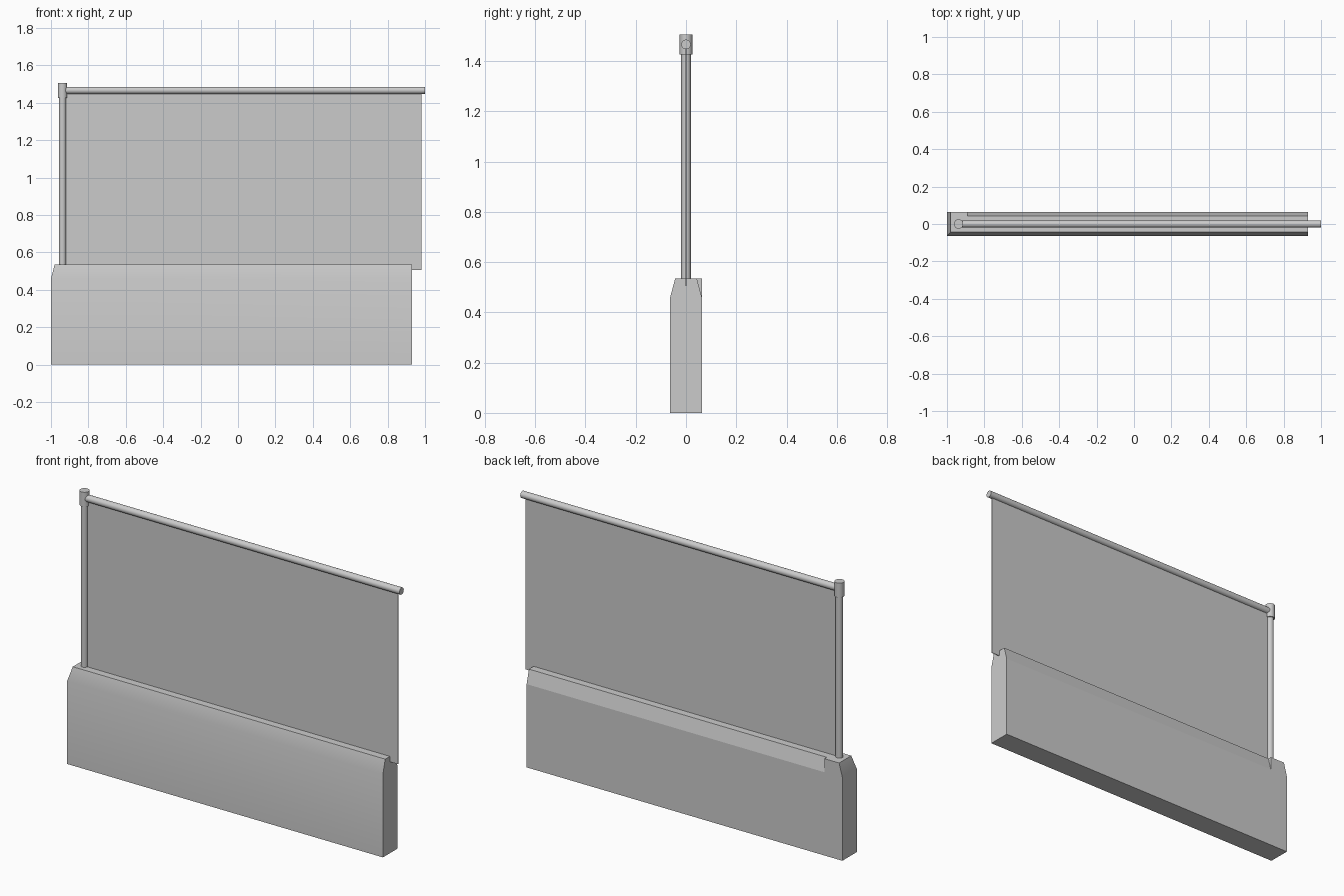
import bpy, bmesh, math
from mathutils import Vector, Matrix

cube = bpy.data.objects.get("Cube")
if cube:
    bpy.data.objects.remove(cube, do_unlink=True)

GREY = (0.6, 0.6, 0.6, 1)
grey = bpy.data.materials.new("light grey")
grey.use_nodes = True
grey.diffuse_color = GREY
grey.node_tree.nodes["Principled BSDF"].inputs["Base Color"].default_value = GREY


def add_object(name, bm):
    mesh = bpy.data.meshes.new(name)
    bmesh.ops.recalc_face_normals(bm, faces=bm.faces)
    bm.to_mesh(mesh)
    bm.free()
    mesh.materials.append(grey)
    ob = bpy.data.objects.new(name, mesh)
    bpy.context.collection.objects.link(ob)
    return ob


def box(lo, hi):
    bm = bmesh.new()
    lo, hi = Vector(lo), Vector(hi)
    bmesh.ops.create_cube(bm, size=1, matrix=Matrix.Translation((lo + hi) / 2)
                          @ Matrix.Diagonal((*(hi - lo), 1)))
    return bm


def smooth(ob, angle=30):
    bpy.ops.object.select_all(action='DESELECT')
    bpy.context.view_layer.objects.active = ob
    ob.select_set(True)
    bpy.ops.object.shade_smooth_by_angle(angle=math.radians(angle))


def tube(name, start, end, radius):
    start, end = Vector(start), Vector(end)
    axis = end - start
    turn = Vector((0, 0, 1)).rotation_difference(axis).to_matrix().to_4x4()
    bm = bmesh.new()
    bmesh.ops.create_cone(bm, cap_ends=True, segments=32, radius1=radius, radius2=radius,
                          depth=axis.length,
                          matrix=Matrix.Translation((start + end) / 2) @ turn)
    ob = add_object(name, bm)
    smooth(ob)
    return ob


# Base wall with sloped top edges at the front and the post end
LEFT, RIGHT, DEPTH, TOP, SLOPE = -1, 0.93, 0.063, 0.535, 0.46
RISE, INSET = TOP - SLOPE, 0.02
bm = box((LEFT, -DEPTH, 0), (RIGHT, DEPTH, TOP))
for point, normal in (((0, -DEPTH, SLOPE), (0, -RISE, INSET)),
                      ((LEFT, 0, SLOPE), (-RISE, 0, INSET))):
    bmesh.ops.bisect_plane(bm, geom=bm.verts[:] + bm.edges[:] + bm.faces[:],
                           plane_co=point, plane_no=normal, clear_outer=True)
    rim = [e for e in bm.edges if e.is_boundary]
    bmesh.ops.holes_fill(bm, edges=rim, sides=0)
wall = add_object("base_wall", bm)

# Slope along the back, stopping short of the post
bm = bmesh.new()
slope = [(DEPTH, SLOPE), (DEPTH - INSET * 2, SLOPE + RISE * 2), (DEPTH * 2, SLOPE + RISE * 2),
         (DEPTH * 2, SLOPE)]
face = bm.faces.new([bm.verts.new((-0.89, y, z)) for y, z in slope])
end = bmesh.ops.extrude_face_region(bm, geom=[face])["geom"]
bmesh.ops.translate(bm, vec=(2, 0, 0), verts=[v for v in end if isinstance(v, bmesh.types.BMVert)])
cutter = add_object("back_slope_cutter", bm)
cutter.hide_render = True
cut = wall.modifiers.new("back slope", 'BOOLEAN')
cut.operation, cut.solver, cut.object = 'DIFFERENCE', 'EXACT', cutter
bpy.context.view_layer.objects.active = wall
bpy.ops.object.modifier_apply(modifier=cut.name)
bpy.data.objects.remove(cutter, do_unlink=True)

# Soft crease at the front, crisp ones at the back
smooth(wall)
for edge in wall.data.edges:
    if all(wall.data.vertices[i].co.y > 0 for i in edge.vertices):
        edge.use_edge_sharp = True

# Thin infill sheet
POST_X, RAIL_Z = -0.938, 1.466
add_object("infill_panel", box((POST_X, -0.002, 0.505), (0.98, 0.002, RAIL_Z)))

# Post, connector and handrail
tube("post", (POST_X, 0, TOP - 0.02), (POST_X, 0, RAIL_Z), 0.019)
tube("post_connector", (POST_X, 0, 1.425), (POST_X, 0, 1.505), 0.025)
tube("handrail", (POST_X, 0, RAIL_Z), (1, 0, RAIL_Z), 0.019)
